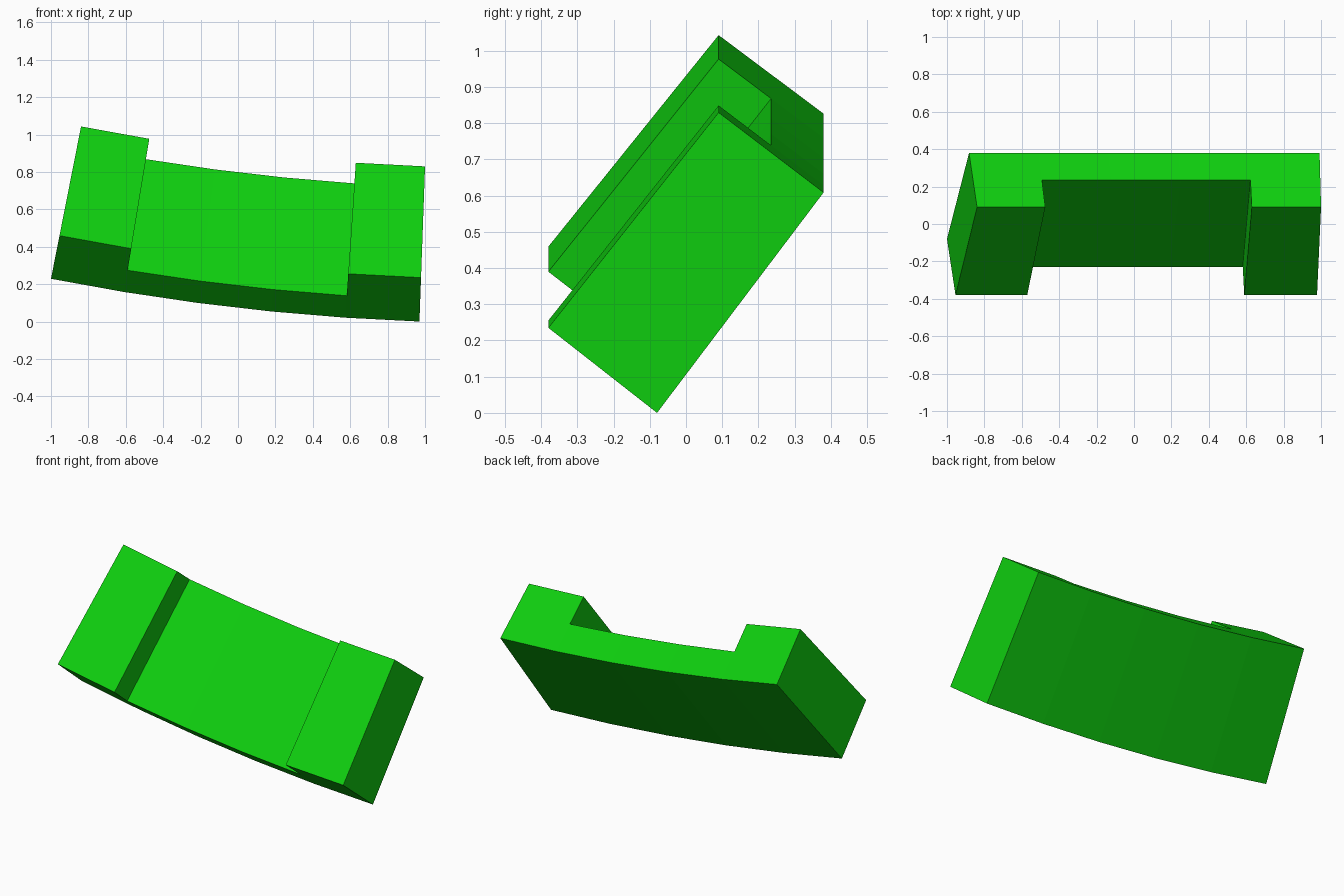
import bpy
import bmesh
import math
from mathutils import Vector

cube = bpy.data.objects.get("Cube")
if cube:
    bpy.data.objects.remove(cube, do_unlink=True)

# One flat green
green = bpy.data.materials.new("bright_green")
green.use_nodes = True
colour = (0.0048, 0.624, 0.0048, 1.0)
green.diffuse_color = colour
green.node_tree.nodes["Principled BSDF"].inputs["Base Color"].default_value = colour

# Arc about an axis along y: five straight segments
RADIUS = 12.5
CENTRE_X = 1.4216
START, END = math.radians(11.17), math.radians(2.07)
SEGMENTS = 5
CENTRE_Z = RADIUS * math.cos(END)

# Tilted cross-section as (y, height above the outer arc)
bottom, front = Vector((-0.08, 0.0)), Vector((-0.38, 0.235))
top, back = Vector((0.09, 0.83)), Vector((0.38, 0.609))
section = [bottom, bottom.lerp(front, 0.5), front, top, top.lerp(back, 0.5), back]

bm = bmesh.new()
rings = []
for i in range(SEGMENTS + 1):
    a = START + (END - START) * i / SEGMENTS
    rings.append([bm.verts.new((CENTRE_X - (RADIUS - h) * math.sin(a), y,
                                CENTRE_Z - (RADIUS - h) * math.cos(a)))
                  for y, h in section])

# Thick blocks at the two ends, thinner slab between them
thick = [0, 1, 2, 3, 4, 5]
thin = [0, 1, 4, 5]
for i in range(SEGMENTS):
    outline = thick if i in (0, SEGMENTS - 1) else thin
    for p, q in zip(outline, outline[1:] + outline[:1]):
        bm.faces.new((rings[i][p], rings[i][q], rings[i + 1][q], rings[i + 1][p]))

# End caps, and the inner walls of the raised blocks
for i in (0, SEGMENTS):
    bm.faces.new(rings[i])
for i in (1, SEGMENTS - 1):
    bm.faces.new(rings[i][1:5])

bmesh.ops.recalc_face_normals(bm, faces=bm.faces)
mesh = bpy.data.meshes.new("curved_bracket")
bm.to_mesh(mesh)
bm.free()
mesh.materials.append(green)
bracket = bpy.data.objects.new("curved_bracket", mesh)
bpy.context.collection.objects.link(bracket)
